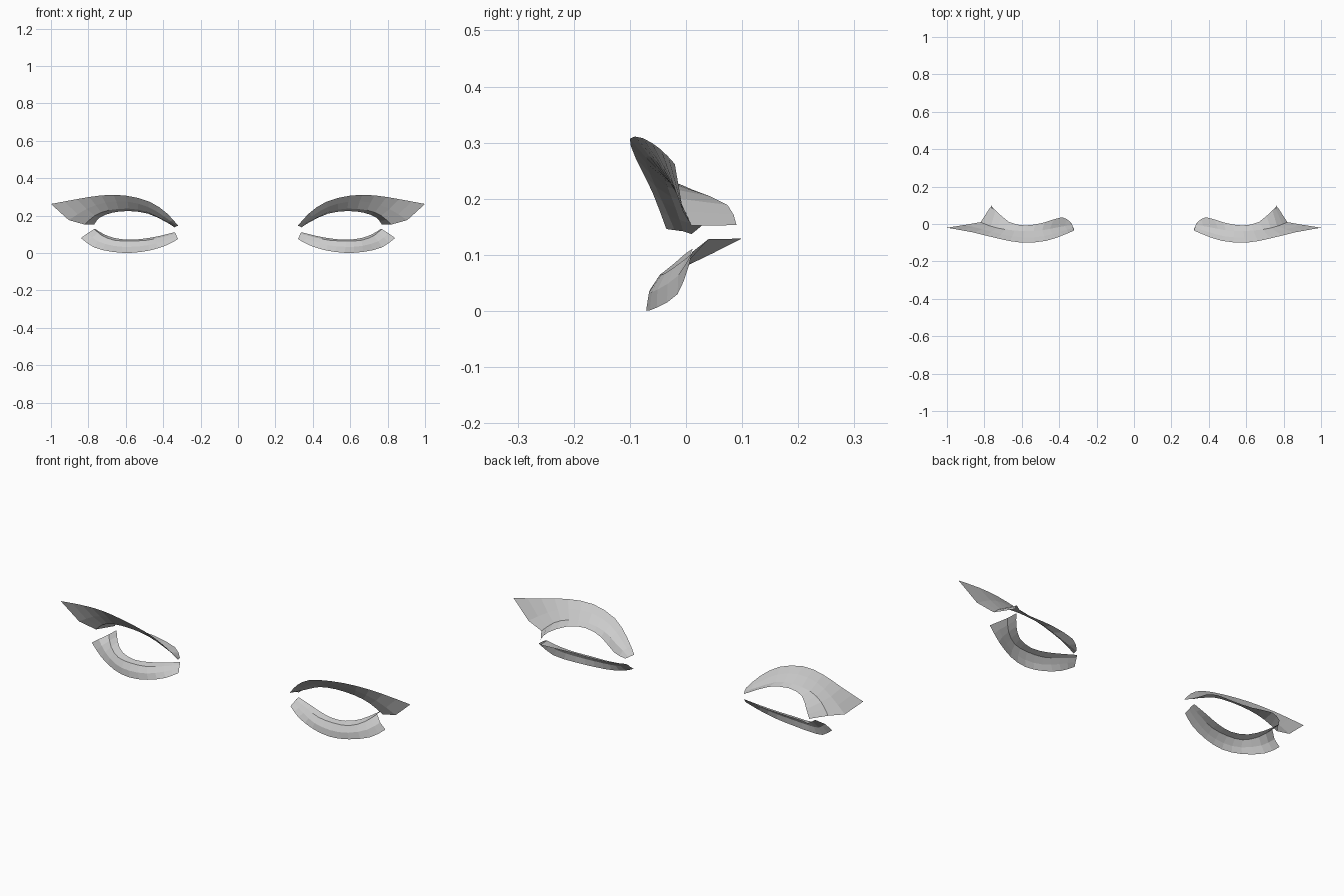
import bpy
from mathutils import Vector


def smooth_line(pts, steps=2):
    """Catmull-Rom curve through the control points."""
    p = [Vector(q) for q in pts]
    p = [2 * p[0] - p[1]] + p + [2 * p[-1] - p[-2]]
    out = []
    for i in range(1, len(p) - 2):
        a, b, c, d = p[i - 1:i + 3]
        for s in range(steps):
            t = s / steps
            out.append(0.5 * (2 * b + (c - a) * t + (2 * a - 5 * b + 4 * c - d) * t ** 2
                              + (3 * b - a - 3 * c + d) * t ** 3))
    return out + [p[-2]]


def lid(name, rows):
    """Skin a thin open sheet through lengthwise lines, mirrored to both sides."""
    lines = [smooth_line(r) for r in rows]
    n = len(lines[0])
    verts = [v for line in lines for v in line]
    faces = [(r * n + i, (r + 1) * n + i, (r + 1) * n + i + 1, r * n + i + 1)
             for r in range(len(lines) - 1) for i in range(n - 1)]
    mesh = bpy.data.meshes.new(name)
    mesh.from_pydata(verts, [], faces)
    ob = bpy.data.objects.new(name, mesh)
    bpy.context.collection.objects.link(ob)
    mod = ob.modifiers.new("mirror", 'MIRROR')
    mod.use_mirror_merge = False
    return ob


# upper lids: flared front edge, middle, crease, inner rim
upper = [
    [(.32, -.035, .146), (.38, -.06, .212), (.47, -.09, .273), (.60, -.10, .307),
     (.73, -.077, .308), (.86, -.045, .288), (1.0, -.02, .262)],
    [(.325, -.02, .144), (.395, -.042, .195), (.48, -.065, .246), (.59, -.072, .274),
     (.71, -.055, .27), (.81, -.028, .235), (.905, -.005, .176)],
    [(.33, -.005, .142), (.41, -.018, .182), (.49, -.033, .221), (.585, -.038, .237),
     (.69, -.029, .229), (.765, -.012, .2), (.82, .01, .152)],
    [(.34, .01, .137), (.385, .036, .166), (.48, .008, .21), (.58, -.008, .224),
     (.67, .012, .216), (.74, .074, .189), (.768, .09, .153)],
]
lid("upper_lid", upper)

# lower lids: bottom front edge, middle, crease, inner rim
lower = [
    [(.32, -.028, .075), (.38, -.05, .042), (.47, -.065, .014), (.57, -.071, .001),
     (.67, -.052, .006), (.77, -.015, .03), (.84, .005, .08)],
    [(.328, -.012, .09), (.40, -.038, .064), (.48, -.06, .042), (.575, -.066, .033),
     (.665, -.051, .038), (.75, -.014, .063), (.805, .011, .105)],
    [(.333, .0, .103), (.41, -.022, .084), (.49, -.042, .068), (.58, -.047, .064),
     (.66, -.036, .068), (.725, -.002, .092), (.768, .04, .128)],
    [(.34, .012, .111), (.42, .003, .091), (.50, -.012, .077), (.58, -.018, .071),
     (.66, .0, .08), (.72, .046, .102), (.764, .099, .129)],
]
lid("lower_lid", lower)
